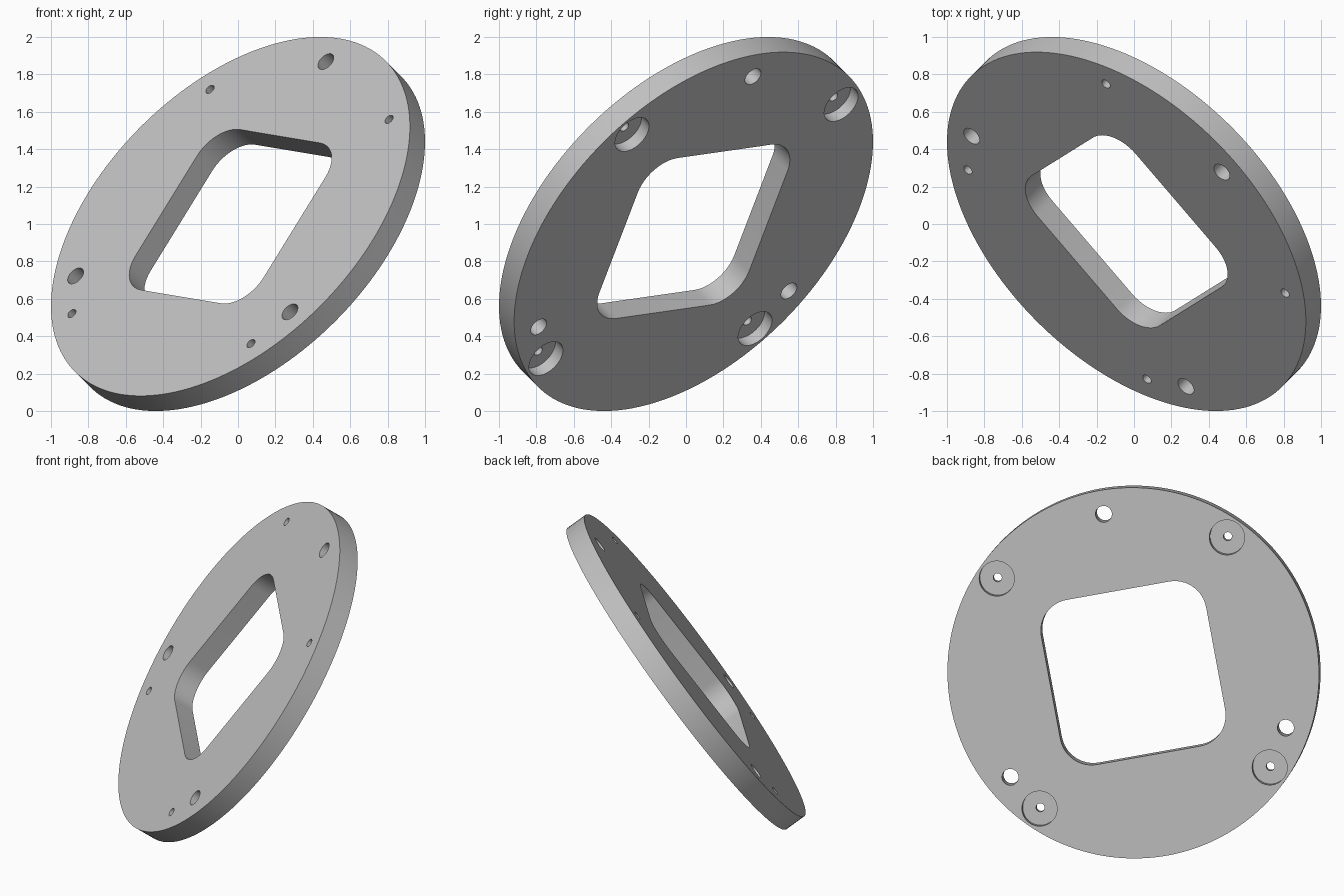
import bpy
import bmesh
from math import cos, sin, pi, radians, sqrt
from mathutils import Matrix, Vector

RADIUS, HALF = 1.175, 0.07

if "Cube" in bpy.data.objects:
    bpy.data.objects.remove(bpy.data.objects["Cube"], do_unlink=True)


def circle(radius, centre=(0, 0), sides=32):
    return [(centre[0] + radius * cos(2 * pi * i / sides),
             centre[1] + radius * sin(2 * pi * i / sides)) for i in range(sides)]


def polar(radius, degrees):
    return radius * cos(radians(degrees)), radius * sin(radians(degrees))


def prism(name, outline, bottom, top):
    """Extrude a closed 2D outline between two heights."""
    bm = bmesh.new()
    face = bm.faces.new([bm.verts.new((x, y, bottom)) for x, y in outline])
    ext = bmesh.ops.extrude_face_region(bm, geom=[face])
    moved = [g for g in ext["geom"] if isinstance(g, bmesh.types.BMVert)]
    bmesh.ops.translate(bm, vec=(0, 0, top - bottom), verts=moved)
    bmesh.ops.recalc_face_normals(bm, faces=bm.faces)
    mesh = bpy.data.meshes.new(name)
    bm.to_mesh(mesh)
    bm.free()
    obj = bpy.data.objects.new(name, mesh)
    bpy.context.scene.collection.objects.link(obj)
    return obj


# Round plate
plate = prism("mounting_plate", circle(RADIUS, sides=160), -HALF, HALF)
cutters = []

# Square window with rounded corners pointing along the local axes
half_side, corner = 0.53, 0.2
window = []
for quarter in range(4):
    cx, cy = polar((half_side - corner) * sqrt(2), quarter * 90)
    for step in range(13):
        dx, dy = polar(corner, quarter * 90 - 45 + step * 7.5)
        window.append((cx + dx, cy + dy))
cutters.append(prism("window_cutter", window, -0.2, 0.2))

# Four counterbored screw holes
for k in range(4):
    spot = polar(1.047, k * 90)
    cutters.append(prism("screw_cutter", circle(0.027, spot), -0.2, 0.2))
    cutters.append(prism("counterbore_cutter", circle(0.111, spot, 48), 0, 0.2))

# Three plain through holes
for k in range(3):
    spot = polar(1.023, 45 + k * 120)
    cutters.append(prism("through_hole_cutter", circle(0.052, spot), -0.2, 0.2))

for cutter in cutters:
    cutter.hide_render = True
    mod = plate.modifiers.new(cutter.name, "BOOLEAN")
    mod.operation, mod.solver, mod.object = "DIFFERENCE", "EXACT", cutter

# Apply the cuts and drop the cutters
graph = bpy.context.evaluated_depsgraph_get()
cut_mesh = bpy.data.meshes.new_from_object(plate.evaluated_get(graph))
plate.modifiers.clear()
plate.data = cut_mesh
for cutter in cutters:
    bpy.data.objects.remove(cutter, do_unlink=True)

# Tilt: counterbored side faces along (1, 1, -1)
w = Vector((1, 1, -1)).normalized()
u = Vector((-0.105, 0.753, 0.649))
u = (u - w * u.dot(w)).normalized()
v = w.cross(u)
tilt = Matrix((u, v, w)).transposed().to_4x4()
plate.data.transform(Matrix.Translation((0, 0, 1)) @ tilt)

# Plain grey finish
grey = bpy.data.materials.new("light_grey")
grey.use_nodes = True
colour = (0.53, 0.53, 0.53, 1)
grey.diffuse_color = colour
grey.node_tree.nodes["Principled BSDF"].inputs["Base Color"].default_value = colour
plate.data.materials.clear()
plate.data.materials.append(grey)

bpy.ops.object.select_all(action="DESELECT")
plate.select_set(True)
bpy.context.view_layer.objects.active = plate
bpy.ops.object.shade_smooth_by_angle(angle=radians(30))
